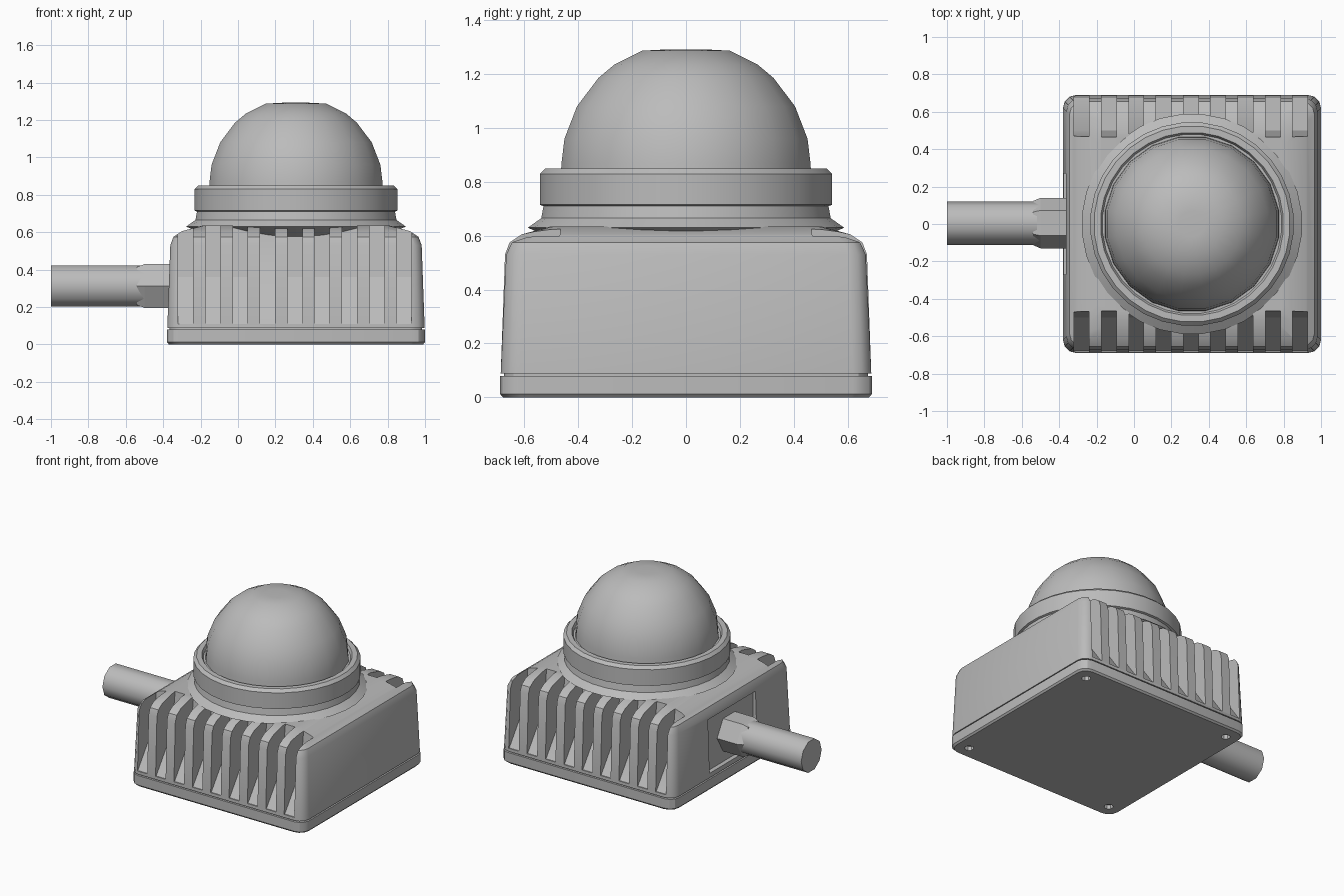
import bpy, bmesh, math
from mathutils import Matrix

if "Cube" in bpy.data.objects:
    bpy.data.objects.remove(bpy.data.objects["Cube"], do_unlink=True)

grey = bpy.data.materials.new("plain grey")
grey.use_nodes = True
grey.diffuse_color = (0.5, 0.5, 0.5, 1)
grey.node_tree.nodes["Principled BSDF"].inputs["Base Color"].default_value = (0.5, 0.5, 0.5, 1)

CX = 0.31  # housing centre along x


def loft(name, rings, angle=30, at=(0, 0, 0), turn=None):
    """Skin closed rings of points and cap both ends."""
    bm = bmesh.new()
    loops = [[bm.verts.new(p) for p in ring] for ring in rings]
    n = len(loops[0])
    for a, b in zip(loops, loops[1:]):
        for i in range(n):
            j = (i + 1) % n
            bm.faces.new((a[i], a[j], b[j], b[i]))
    bm.faces.new(loops[0][::-1])
    bm.faces.new(loops[-1])
    bmesh.ops.recalc_face_normals(bm, faces=bm.faces)
    mesh = bpy.data.meshes.new(name)
    bm.to_mesh(mesh)
    bm.free()
    mesh.materials.append(grey)
    obj = bpy.data.objects.new(name, mesh)
    bpy.context.collection.objects.link(obj)
    mesh.transform(Matrix.Translation(at) @ (turn or Matrix()))
    if angle:
        smooth(obj, angle)
    return obj


def smooth(obj, angle):
    bpy.ops.object.select_all(action='DESELECT')
    obj.select_set(True)
    bpy.context.view_layer.objects.active = obj
    bpy.ops.object.shade_smooth_by_angle(angle=math.radians(angle))


def circle(r, z, n):
    return [(r * math.cos(math.tau * (i + .5) / n), r * math.sin(math.tau * (i + .5) / n), z)
            for i in range(n)]


def lathe(name, profile, n, **kw):
    return loft(name, [circle(r, z, n) for r, z in profile], **kw)


def rounded_square(h, z, r=0.07, steps=3):
    pts = []
    for k, (sx, sy) in enumerate(((1, 1), (-1, 1), (-1, -1), (1, -1))):
        for s in range(steps + 1):
            a = math.pi / 2 * (k + s / steps)
            pts.append((sx * (h - r) + r * math.cos(a), sy * (h - r) + r * math.sin(a), z))
    return pts


def square_stack(name, profile):
    return loft(name, [rounded_square(h, z) for h, z in profile], at=(CX, 0, 0))


def cut(target, cutter):
    mod = target.modifiers.new("cut", 'BOOLEAN')
    mod.operation = 'DIFFERENCE'
    mod.solver = 'EXACT'
    mod.object = cutter
    bpy.ops.object.select_all(action='DESELECT')
    target.select_set(True)
    bpy.context.view_layer.objects.active = target
    bpy.ops.object.modifier_apply(modifier=mod.name)
    bpy.data.objects.remove(cutter, do_unlink=True)


# Base plate, thin seam and housing with softened shoulders
square_stack("base_plate", [(0.68, 0), (0.69, 0.012), (0.69, 0.08)])
square_stack("seam_gasket", [(0.675, 0.07), (0.675, 0.1)])
housing = square_stack("finned_housing", [(0.688, 0.088), (0.672, 0.53), (0.655, 0.575),
                                          (0.61, 0.605), (0.5, 0.635)])

# Cooling slots with sloping floors on the front and back
slot = [(0.8, 0.11), (0.68, 0.11), (0.5, 0.36), (0.45, 0.75), (0.8, 0.75)]
for side in (-1, 1):
    for i in range(9):
        x = -0.28 + 0.146 * i
        cut(housing, loft("slot_cutter", [[(x + dx, side * y, z) for y, z in slot]
                                          for dx in (-0.04, 0.04)], angle=0))

# Shallow recess around the cable entry
cut(housing, loft("recess_cutter", [[(x, y, z) for y, z in
                                    ((-0.27, 0.12), (0.27, 0.12), (0.27, 0.5), (-0.27, 0.5))]
                                   for x in (-0.5, -0.345)], angle=0))
smooth(housing, 30)

# Neck, clamping ring and dome
lathe("dome_neck", [(0.44, 0.4), (0.44, 0.56), (0.59, 0.63), (0.54, 0.665), (0.53, 0.72)],
      32, at=(CX, 0, 0))
lathe("clamping_ring", [(0.52, 0.705), (0.545, 0.715), (0.545, 0.83), (0.525, 0.85),
                        (0.49, 0.85), (0.48, 0.83)], 32, at=(CX, 0, 0))
lathe("dome", [(0.472, 0.8), (0.468, 0.87), (0.457, 0.96), (0.41, 1.08), (0.33, 1.185),
               (0.27, 1.235), (0.165, 1.287), (0.07, 1.292)], 20, angle=45, at=(CX, 0, 0))

# Cable and its hexagonal gland
sideways = Matrix.Rotation(-math.pi / 2, 4, 'Y')
lathe("cable", [(0.116, 0.4), (0.116, 1.0)], 10, angle=40, at=(0, 0.005, 0.312), turn=sideways)
lathe("cable_gland", [(0.135, 0.33), (0.135, 0.5), (0.118, 0.54)], 6, angle=0,
      at=(0, 0.005, 0.312), turn=sideways)

# Corner screws, just proud of the underside recesses
plate = bpy.data.objects["base_plate"]
for sx in (-1, 1):
    for sy in (-1, 1):
        spot = (CX + sx * 0.59, sy * 0.59, 0)
        cut(plate, lathe("screw_cutter", [(0.03, -0.02), (0.03, 0.03)], 8, angle=0, at=spot))
smooth(plate, 30)
